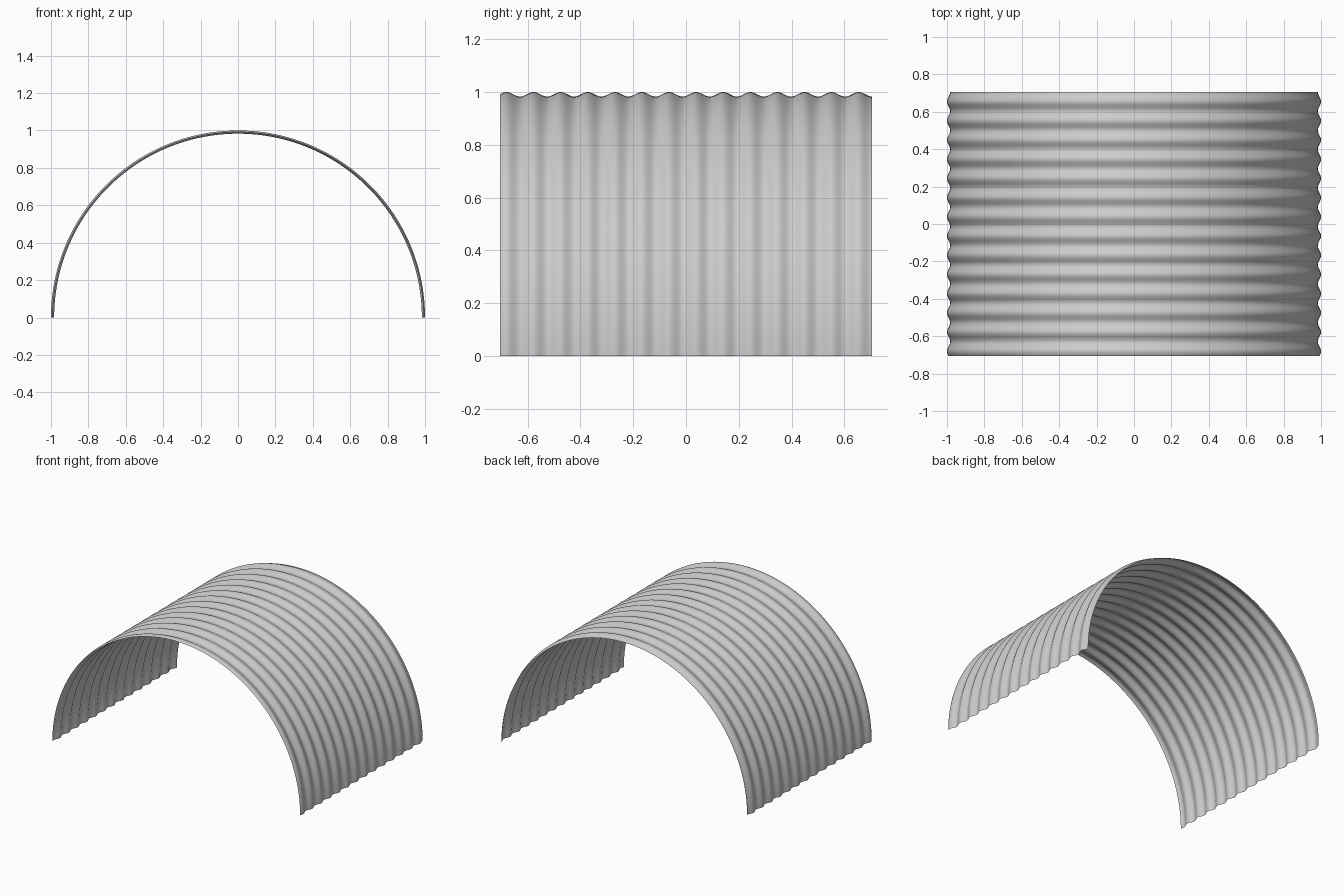
import bpy, bmesh
from math import sin, cos, pi

if "Cube" in bpy.data.objects:
    bpy.data.objects.remove(bpy.data.objects["Cube"])

HALF_LEN = 0.706      # half length along y
MID_R, AMP = 0.9915, 0.0085
WAVES = 13.75         # corrugations along the length
ROWS, SEGS = 220, 96

# Corrugated half-round sheet: sine profile swept through 180 degrees
bm = bmesh.new()
grid = []
for i in range(ROWS + 1):
    t = i / ROWS
    r = MID_R + AMP * sin(2 * pi * WAVES * t)
    y = HALF_LEN * (2 * t - 1)
    grid.append([bm.verts.new((r * cos(pi * j / SEGS), y, r * sin(pi * j / SEGS)))
                 for j in range(SEGS + 1)])
for a, b in zip(grid, grid[1:]):
    for j in range(SEGS):
        f = bm.faces.new((a[j], b[j], b[j + 1], a[j + 1]))
        f.normal_update()
        c = f.calc_center_median()
        if f.normal.x * c.x + f.normal.z * c.z < 0:
            f.normal_flip()
        f.smooth = True

mesh = bpy.data.meshes.new("corrugated_arch")
bm.to_mesh(mesh)
bm.free()
arch = bpy.data.objects.new("corrugated_arch", mesh)
bpy.context.collection.objects.link(arch)
